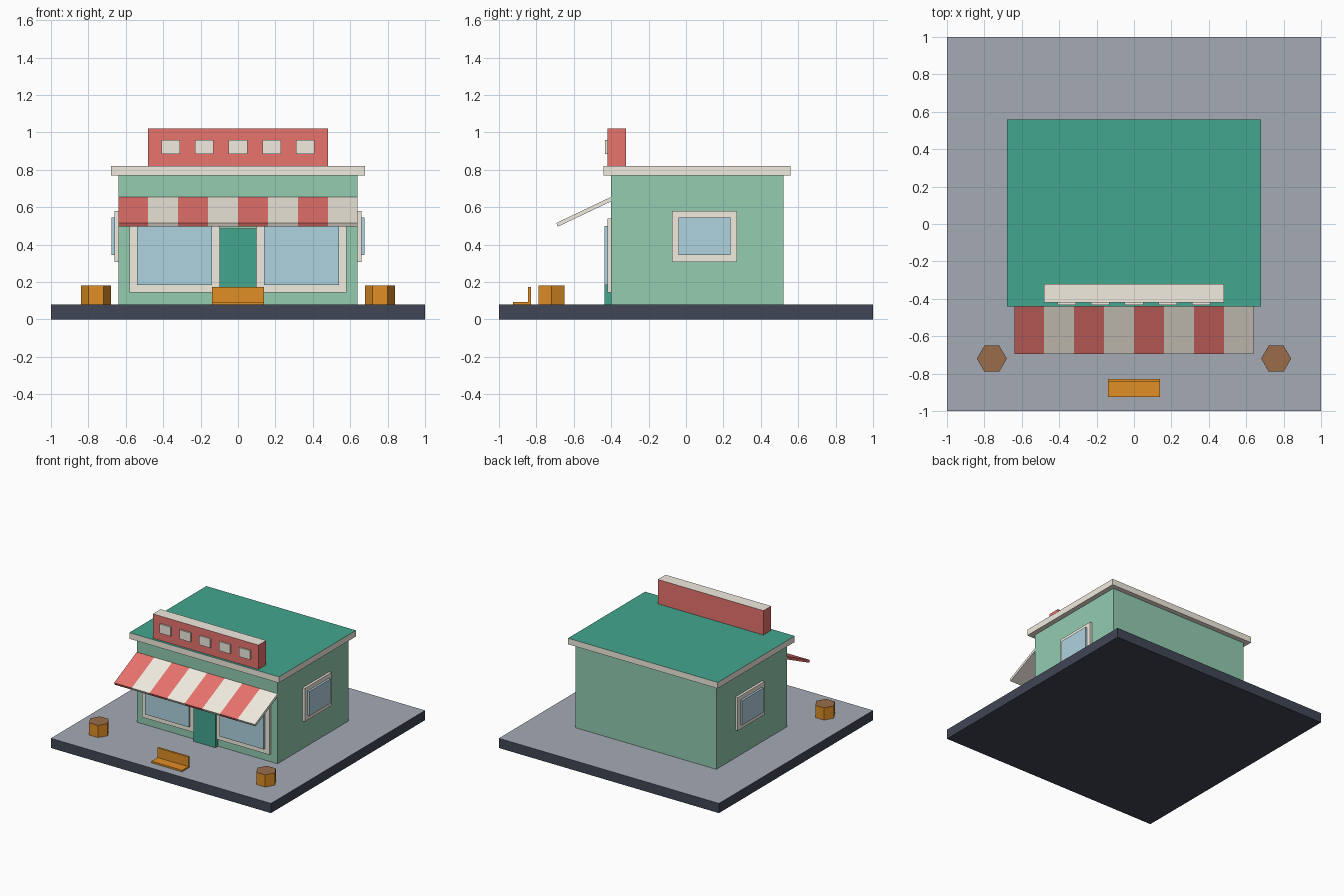
import bpy, bmesh
from math import cos, sin, pi

if "Cube" in bpy.data.objects:
    bpy.data.objects.remove(bpy.data.objects["Cube"])


def material(name, hex_code):
    rgb = [int(hex_code[i:i + 2], 16) / 255 for i in (0, 2, 4)]
    m = bpy.data.materials.new(name)
    m.diffuse_color = [((c + 0.055) / 1.055) ** 2.4 for c in rgb] + [1]
    m.use_nodes = True
    m.node_tree.nodes["Principled BSDF"].inputs["Base Color"].default_value = m.diffuse_color
    return m


WALL = material("wall_green", "93CCB0")
TEAL = material("teal", "42A68F")
CREAM = material("cream", "F2ECE0")
RED = material("red", "E8736C")
GLASS = material("glass", "AFD3E0")
WOOD = material("wood", "E08E26")
SOIL = material("brown", "9A6C4B")
PAVING = material("paving", "A5AAB4")
DARK = material("dark_edge", "414655")


def prism(name, profile, direction, mat, top_mat=None):
    """Extrude a closed 3D profile; upward faces may take a second material."""
    bm = bmesh.new()
    face = bm.faces.new([bm.verts.new(p) for p in profile])
    new = bmesh.ops.extrude_face_region(bm, geom=[face])["geom"]
    bmesh.ops.translate(bm, vec=direction,
                        verts=[g for g in new if isinstance(g, bmesh.types.BMVert)])
    bmesh.ops.recalc_face_normals(bm, faces=bm.faces)
    if top_mat:
        for f in bm.faces:
            f.material_index = int(f.normal.z > 0.9)
    mesh = bpy.data.meshes.new(name)
    bm.to_mesh(mesh)
    bm.free()
    mesh.materials.append(mat)
    if top_mat:
        mesh.materials.append(top_mat)
    obj = bpy.data.objects.new(name, mesh)
    bpy.context.collection.objects.link(obj)
    return obj


def box(name, x, y, z, mat, top_mat=None):
    base = [(x[0], y[0], z[0]), (x[1], y[0], z[0]), (x[1], y[1], z[0]), (x[0], y[1], z[0])]
    return prism(name, base, (0, 0, z[1] - z[0]), mat, top_mat)


def span(side, a, b):
    return sorted((side * a, side * b))


# Ground slab, building and roof
box("ground_slab", (-1, 1), (-1, 1), (0, 0.08), DARK, PAVING)
box("walls", (-0.64, 0.64), (-0.40, 0.52), (0.08, 0.77), WALL)
box("roof", (-0.68, 0.68), (-0.44, 0.56), (0.77, 0.82), CREAM, TEAL)

# Rooftop sign board with blank tiles
box("sign_board", (-0.48, 0.48), (-0.42, -0.32), (0.82, 1.02), RED, CREAM)
for i in range(5):
    x = -0.36 + 0.18 * i
    box(f"sign_tile_{i + 1}", (x - 0.05, x + 0.05), (-0.432, -0.42), (0.885, 0.96), CREAM)

# Door
box("door", (-0.10, 0.10), (-0.435, -0.40), (0.08, 0.485), TEAL)

# Mirrored windows and planters
for side, label in ((-1, "left"), (1, "right")):
    box(f"front_window_frame_{label}", span(side, 0.10, 0.58), (-0.42, -0.40), (0.145, 0.54), CREAM)
    box(f"front_window_glass_{label}", span(side, 0.14, 0.54), (-0.437, -0.42), (0.185, 0.50), GLASS)
    box(f"side_window_frame_{label}", span(side, 0.64, 0.66), (-0.075, 0.272), (0.307, 0.58), CREAM)
    box(f"side_window_glass_{label}", span(side, 0.66, 0.677), (-0.04, 0.237), (0.345, 0.545), GLASS)
    hexagon = [(side * 0.76 + 0.08 * cos(k * pi / 3), -0.72 + 0.08 * sin(k * pi / 3), 0.08)
               for k in range(6)]
    prism(f"planter_{label}", hexagon, (0, 0, 0.10), WOOD, SOIL)

# Striped awning
for i in range(8):
    x = -0.64 + 0.16 * i
    section = [(x, -0.40, 0.655), (x, -0.694, 0.515), (x, -0.685, 0.496), (x, -0.40, 0.631)]
    prism(f"awning_stripe_{i + 1}", section, (0.16, 0, 0), CREAM if i % 2 else RED)

# Bench
box("bench_seat", (-0.14, 0.14), (-0.925, -0.828), (0.08, 0.093), WOOD)
box("bench_back", (-0.14, 0.14), (-0.845, -0.828), (0.093, 0.172), WOOD)
